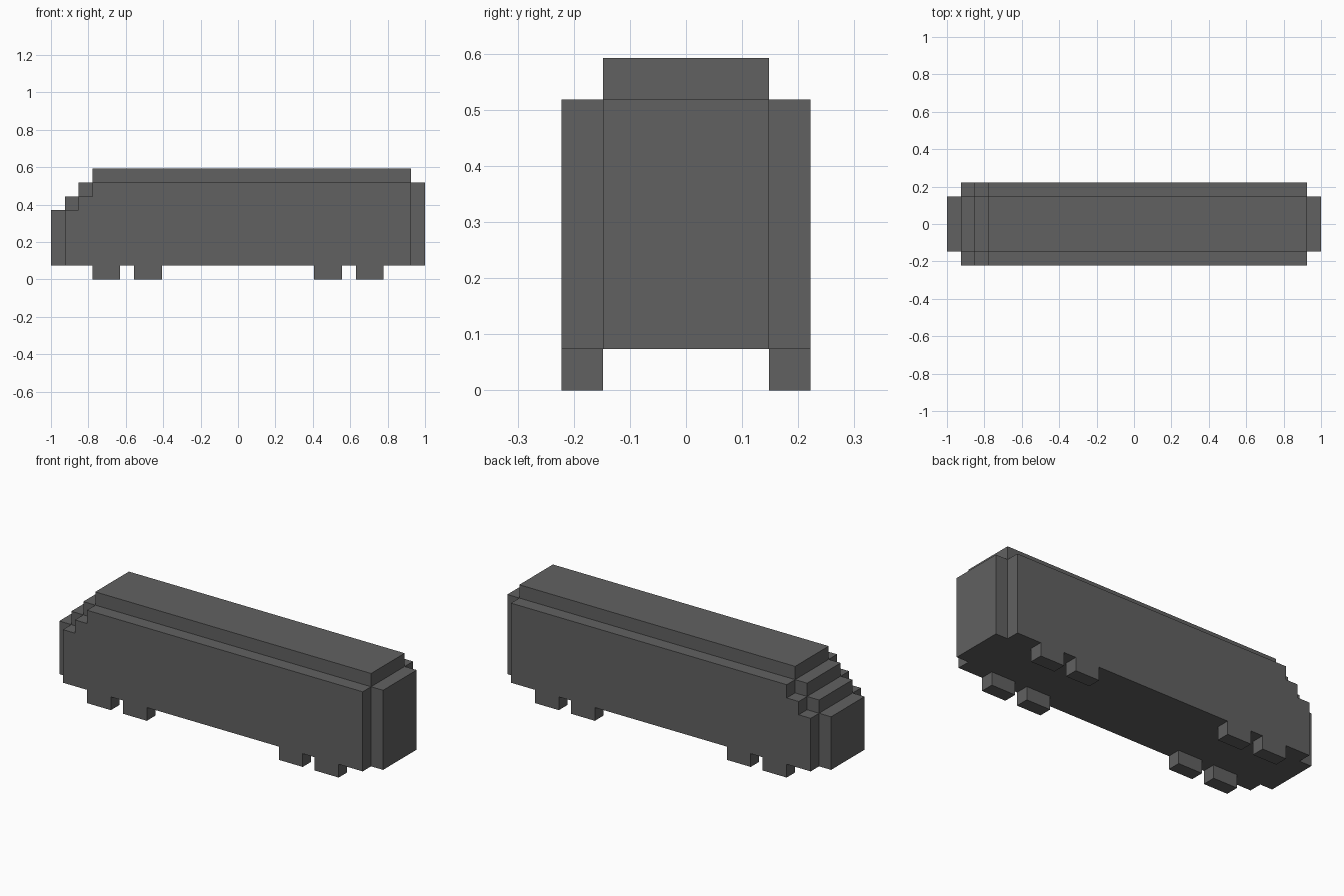
import bpy
import bmesh

U = 2 / 27  # block size: the whole model sits on a 27-block grid

cube = bpy.data.objects.get("Cube")
if cube:
    bpy.data.objects.remove(cube, do_unlink=True)

# One dark grey material
grey = bpy.data.materials.new("dark grey")
grey.use_nodes = True
colour = (0.12, 0.12, 0.12, 1)
grey.diffuse_color = colour
grey.node_tree.nodes["Principled BSDF"].inputs["Base Color"].default_value = colour


def extrude_profile(name, points, y0, y1):
    """Extrude an outline of (x, z) blocks from y0 to y1 (blocks)."""
    bm = bmesh.new()
    verts = [bm.verts.new(((x - 13.5) * U, y0 * U, z * U)) for x, z in points]
    face = bm.faces.new(verts)
    new = bmesh.ops.extrude_face_region(bm, geom=[face])["geom"]
    moved = [v for v in new if isinstance(v, bmesh.types.BMVert)]
    bmesh.ops.translate(bm, verts=moved, vec=(0, (y1 - y0) * U, 0))
    bmesh.ops.recalc_face_normals(bm, faces=bm.faces)
    mesh = bpy.data.meshes.new(name)
    bm.to_mesh(mesh)
    bm.free()
    mesh.materials.append(grey)
    obj = bpy.data.objects.new(name, mesh)
    bpy.context.collection.objects.link(obj)
    return obj


# Central body: stepped nose, raised roof, lower rear end
extrude_profile("body_core", [(0, 1), (27, 1), (27, 7), (26, 7), (26, 8), (3, 8),
                              (3, 7), (2, 7), (2, 6), (1, 6), (1, 5), (0, 5)], -2, 2)

# Side panels and wheel blocks, on both sides
side_outline = [(1, 1), (26, 1), (26, 7), (3, 7), (3, 6), (2, 6), (2, 5), (1, 5)]
for side, y0 in (("right", -3), ("left", 2)):
    extrude_profile(f"side_panel_{side}", side_outline, y0, y0 + 1)
    for i, x in enumerate((3, 6, 19, 22), 1):
        extrude_profile(f"wheel_{side}_{i}", [(x, 0), (x + 2, 0), (x + 2, 1), (x, 1)],
                        y0, y0 + 1)
